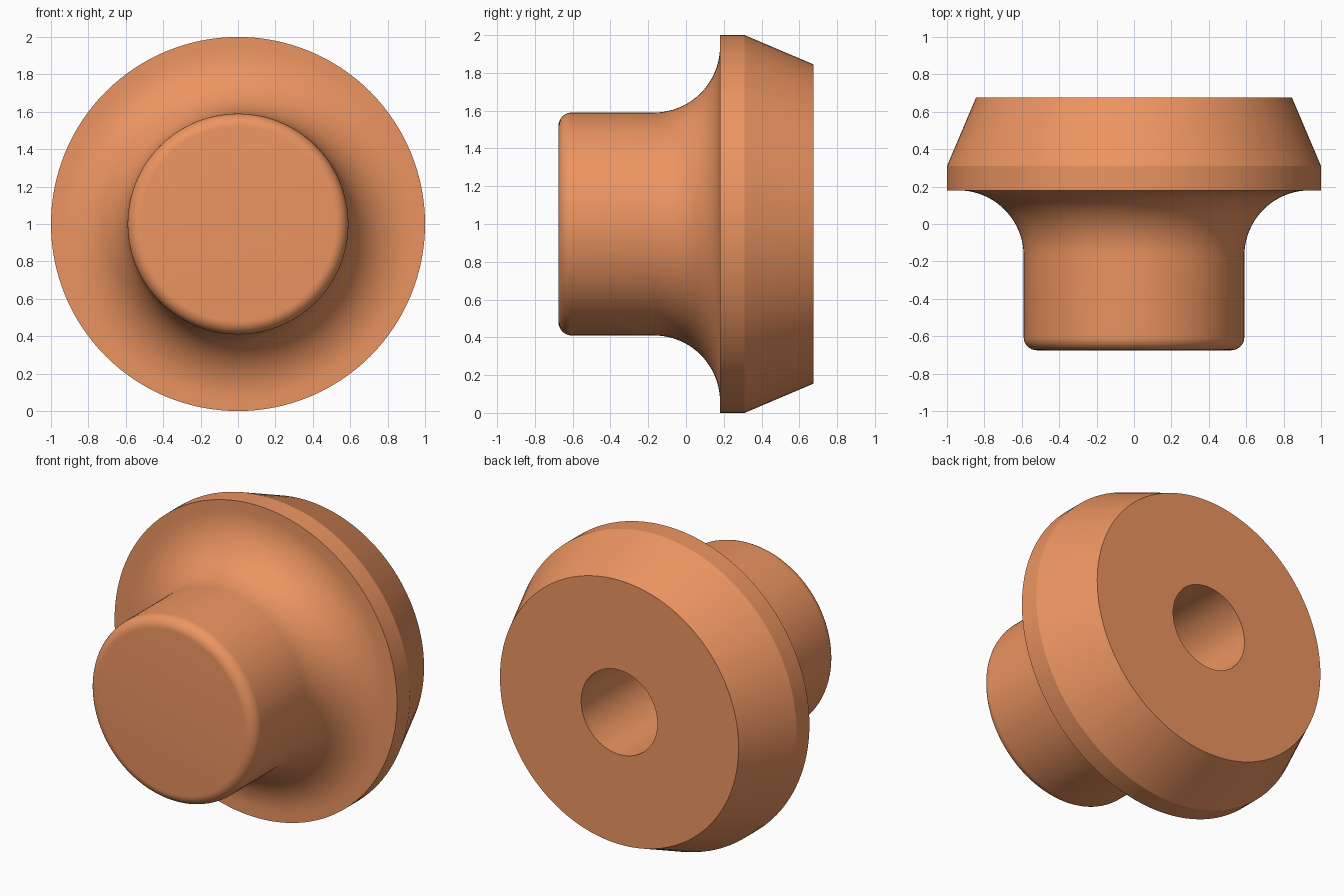
import bpy, bmesh, math
from mathutils import Vector

if "Cube" in bpy.data.objects:
    bpy.data.objects.remove(bpy.data.objects["Cube"])

AXIS = Vector((0, 0, 1))   # the turning axis runs along y at this height
SEGMENTS = 128


def arc(y, r, radius, start, end, steps):
    """Points (y, r) on a circle arc; 0 degrees points along +y, 90 outward."""
    return [(y + radius * math.cos(math.radians(start + (end - start) * i / steps)),
             r + radius * math.sin(math.radians(start + (end - start) * i / steps)))
            for i in range(steps + 1)]


# profile from the front centre, over the outside, to the bottom of the bore
profile = [(-0.675, 0)]
profile += arc(-0.605, 0.52, 0.07, 180, 90, 8)       # rounded front edge
profile += arc(-0.17, 0.94, 0.35, 270, 360, 20)      # concave neck
profile += [(0.18, 1.0), (0.31, 1.0), (0.675, 0.845)]  # rim and taper
profile += [(0.675, 0.27), (-0.18, 0.27), (-0.18, 0)]  # back face and bore

# turn the profile around the y axis
bm = bmesh.new()
verts = [bm.verts.new((r, y, 1)) for y, r in profile]
edges = [bm.edges.new(pair) for pair in zip(verts, verts[1:])]
bmesh.ops.spin(bm, geom=verts + edges, cent=AXIS, axis=(0, 1, 0),
               angle=math.tau, steps=SEGMENTS, use_duplicate=False)
bmesh.ops.remove_doubles(bm, verts=bm.verts, dist=1e-4)
bmesh.ops.recalc_face_normals(bm, faces=bm.faces)
mesh = bpy.data.meshes.new("knob")
bm.to_mesh(mesh)
bm.free()

knob = bpy.data.objects.new("knob", mesh)
bpy.context.collection.objects.link(knob)
copper = bpy.data.materials.new("copper_orange")
copper.diffuse_color = (0.84, 0.30, 0.12, 1)
copper.use_nodes = True
copper.node_tree.nodes["Principled BSDF"].inputs["Base Color"].default_value = copper.diffuse_color
mesh.materials.append(copper)

# smooth shading with crisp edges
bpy.context.view_layer.objects.active = knob
knob.select_set(True)
bpy.ops.object.shade_smooth_by_angle(angle=math.radians(20))
